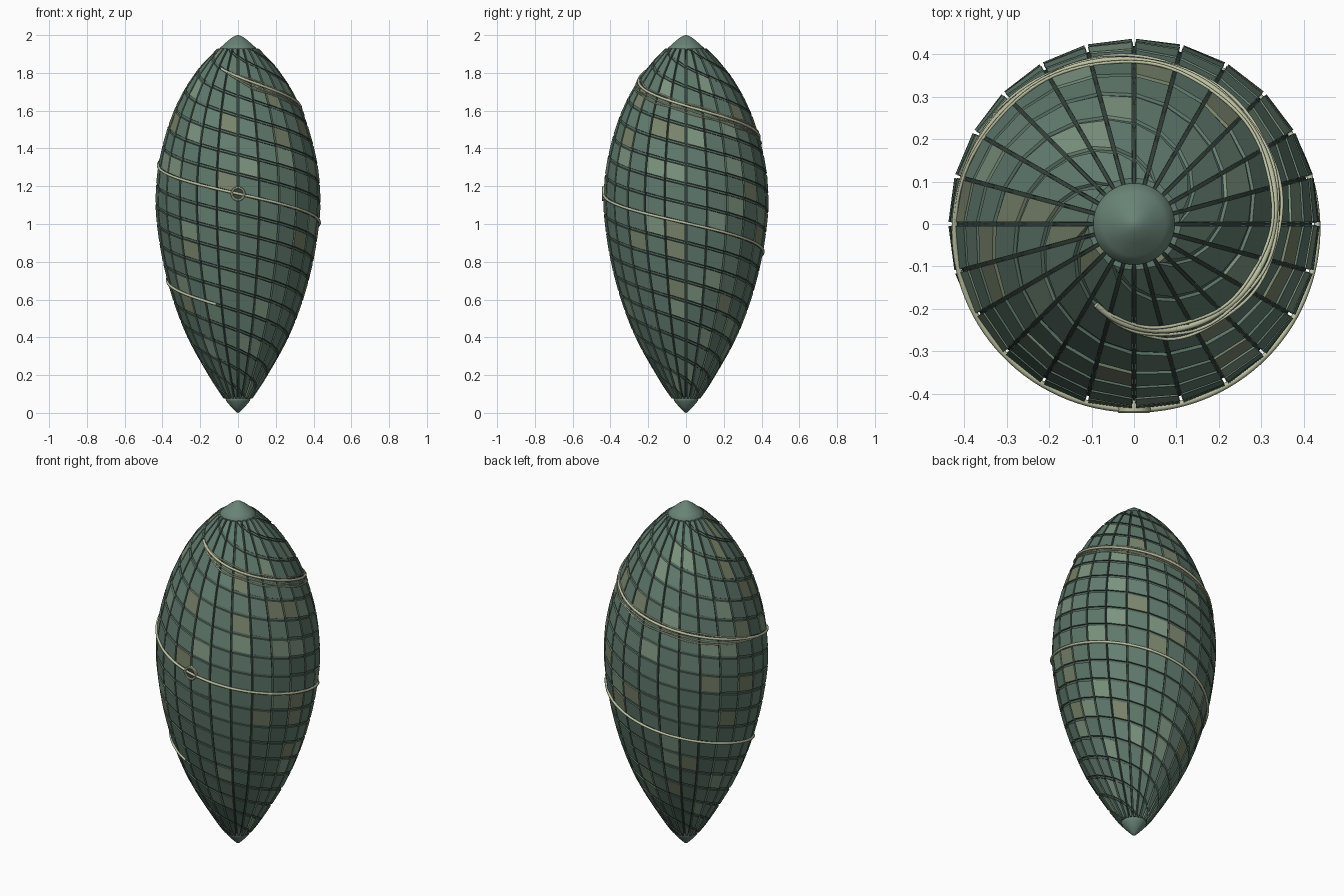
import bpy, bmesh, math, random
from math import sin, cos, pi, radians

if "Cube" in bpy.data.objects:
    bpy.data.objects.remove(bpy.data.objects["Cube"])
random.seed(4)

# Silhouette: (z, radius)
PROFILE = [(0, 0.0), (0.075, 0.075), (0.2, 0.157), (0.4, 0.268), (0.6, 0.345), (0.8, 0.398),
           (1.0, 0.43), (1.12, 0.437), (1.3, 0.424), (1.5, 0.376), (1.65, 0.317),
           (1.8, 0.227), (1.93, 0.108), (2.0, 0.0)]
COLS, PITCH, STARTS = 24, 0.62, 6
ROW = PITCH / STARTS
Z_LO, Z_HI = 0.075, 1.93


def radius(z):
    """Smooth Hermite interpolation of the silhouette."""
    P = PROFILE
    z = min(max(z, 0), 2)
    i = max(k for k in range(len(P) - 1) if P[k][0] <= z)

    def slope(k):
        a, b = P[max(k - 1, 0)], P[min(k + 1, len(P) - 1)]
        return (b[1] - a[1]) / (b[0] - a[0])
    h = P[i + 1][0] - P[i][0]
    t = (z - P[i][0]) / h
    return ((2*t**3 - 3*t*t + 1) * P[i][1] + (t**3 - 2*t*t + t) * h * slope(i)
            + (3*t*t - 2*t**3) * P[i + 1][1] + (t**3 - t*t) * h * slope(i + 1))


def polar(r, phi, z):
    # phi = 0 is the front (-y), increasing towards +x
    return (r * sin(phi), -r * cos(phi), z)


def helix(phi):
    return 1.16 - PITCH * phi / (2 * pi)


def material(name, rgb):
    m = bpy.data.materials.new(name)
    m.diffuse_color = (*rgb, 1)
    m.use_nodes = True
    m.node_tree.nodes["Principled BSDF"].inputs["Base Color"].default_value = m.diffuse_color
    return m


def link(name, bm, mats):
    bmesh.ops.recalc_face_normals(bm, faces=bm.faces)
    me = bpy.data.meshes.new(name)
    bm.to_mesh(me)
    bm.free()
    for m in mats:
        me.materials.append(m)
    ob = bpy.data.objects.new(name, me)
    bpy.context.collection.objects.link(ob)
    return ob


def revolve(name, pts, mat, n=48, smooth=True):
    """Lathe (radius, z) points around z."""
    bm = bmesh.new()
    vs = [bm.verts.new((r, 0, z)) for r, z in pts]
    es = [bm.edges.new(p) for p in zip(vs, vs[1:])]
    bmesh.ops.spin(bm, geom=vs + es, axis=(0, 0, 1), cent=(0, 0, 0),
                   angle=2 * pi, steps=n, use_duplicate=False)
    bmesh.ops.remove_doubles(bm, verts=bm.verts, dist=1e-5)
    for f in bm.faces:
        f.smooth = smooth
    return link(name, bm, [mat])


def tile(bm, col, lo, hi, gap, top, depth, mat):
    """Curved-shell block in one column between two helix offsets."""
    a, b = 2 * pi * col / COLS, 2 * pi * (col + 1) / COLS
    zs = [min(max(z, Z_LO), Z_HI) for z in
          (helix(a) + lo, helix(b) + lo, helix(b) + hi, helix(a) + hi)]
    if zs[3] - zs[0] < 0.004 and zs[2] - zs[1] < 0.004:
        return
    rings = []
    for d in (top, top - depth):
        ring = []
        for z, phi, s in zip(zs, (a, b, b, a), (1, -1, -1, 1)):
            r = radius(z)
            ring.append(bm.verts.new(polar(r + d, phi + s * gap / r, z)))
        rings.append(ring)
    o, i = rings
    faces = [bm.faces.new(o), bm.faces.new(i[::-1])]
    for k in range(4):
        n = (k + 1) % 4
        faces.append(bm.faces.new((o[k], i[k], i[n], o[n])))
    for f in faces:
        f.material_index = mat


dark = material("dark_core", (0.035, 0.055, 0.045))
cap_mat = material("cap_green", (0.14, 0.225, 0.18))
tones = [material("panel_base", (0.115, 0.19, 0.15)), material("panel_mid", (0.13, 0.21, 0.165)),
         material("panel_light", (0.2, 0.29, 0.21)), material("panel_olive", (0.19, 0.23, 0.15))]
rib_mat = material("rib_green", (0.085, 0.14, 0.11))
cord_mat = material("pale_cord", (0.5, 0.53, 0.36))

# Dark inner body
zs = [0.05 + 1.9 * i / 40 for i in range(41)]
revolve("inner_body", [(0, 0.05)] + [(max(radius(z) - 0.018, 0.02), z) for z in zs] + [(0, 1.95)], dark)

# Pointed end caps
revolve("top_cap", [(0, 1.915), (0.096, 1.915), (0.096, 1.932), (0.075, 1.951), (0.045, 1.977),
                    (0.022, 1.993), (0.008, 1.999), (0, 2.0)], cap_mat)
revolve("bottom_cap", [(0, 0), (0.008, 0.003), (0.035, 0.03), (0.062, 0.062), (0.07, 0.085), (0, 0.085)], cap_mat)

# Helical rows of separate panels, with sunken ribs in the seams between rows
panels, ribs = bmesh.new(), bmesh.new()
g = 0.008
for col in range(COLS):
    for row in range(-14, 16):
        lo = row * ROW
        tone = random.choices(range(4), (55, 30, 9, 6))[0]
        tile(panels, col, lo + g, lo + ROW - g, 0.0045, 0.0, 0.025, tone)
        tile(ribs, col, lo - g * 0.7, lo + g * 0.7, 0.003, -0.006, 0.015, 0)
link("shell_panels", panels, tones)
link("seam_ribs", ribs, [rib_mat])


def cord(name, start, end, thick, offset=0.0, wobble=0.0, phase=0.0):
    """Cord following the helical seam between two angles in degrees."""
    cu = bpy.data.curves.new(name, 'CURVE')
    cu.dimensions = '3D'
    cu.bevel_depth, cu.bevel_resolution, cu.use_fill_caps = thick, 1, True
    n = int((end - start) / 3)
    sp = cu.splines.new('POLY')
    sp.points.add(n)
    for i in range(n + 1):
        t = i / n
        phi = radians(start + (end - start) * t)
        fade = min(1, 8 * t, 8 * (1 - t))
        z = helix(phi) + offset * fade + wobble * sin(9 * phi + phase) * fade
        r = radius(z) + 0.001 + 0.5 * wobble * cos(9 * phi + phase)
        sp.points[i].co = (*polar(r, phi, z), 1)
    cu.materials.append(cord_mat)
    ob = bpy.data.objects.new(name, cu)
    bpy.context.collection.objects.link(ob)


# Main spiral cord, and thin strands beside its upper turn
cord("spiral_cord", -385, 340, 0.0075)
cord("upper_strand_a", -385, -75, 0.004, -0.02, 0.003)
cord("upper_strand_b", -380, -85, 0.004, -0.034, 0.003, 2.0)
cord("upper_strand_c", -383, -80, 0.004, 0.014, 0.003, 4.0)

# Ring on the front where the cord passes through
ring = revolve("front_ring", [(0.027, -0.02), (0.027, 0.008), (0.03, 0.011), (0.036, 0.011),
                              (0.039, 0.008), (0.039, -0.02), (0.027, -0.02)], cord_mat, 32, False)
ring.rotation_euler = (pi / 2, 0, 0)
ring.location = (0, -0.434, 1.16)
hole = revolve("ring_recess", [(0, 0.0), (0.028, 0.0)], dark, 32, False)
hole.rotation_euler = (pi / 2, 0, 0)
hole.location = (0, -0.438, 1.16)
